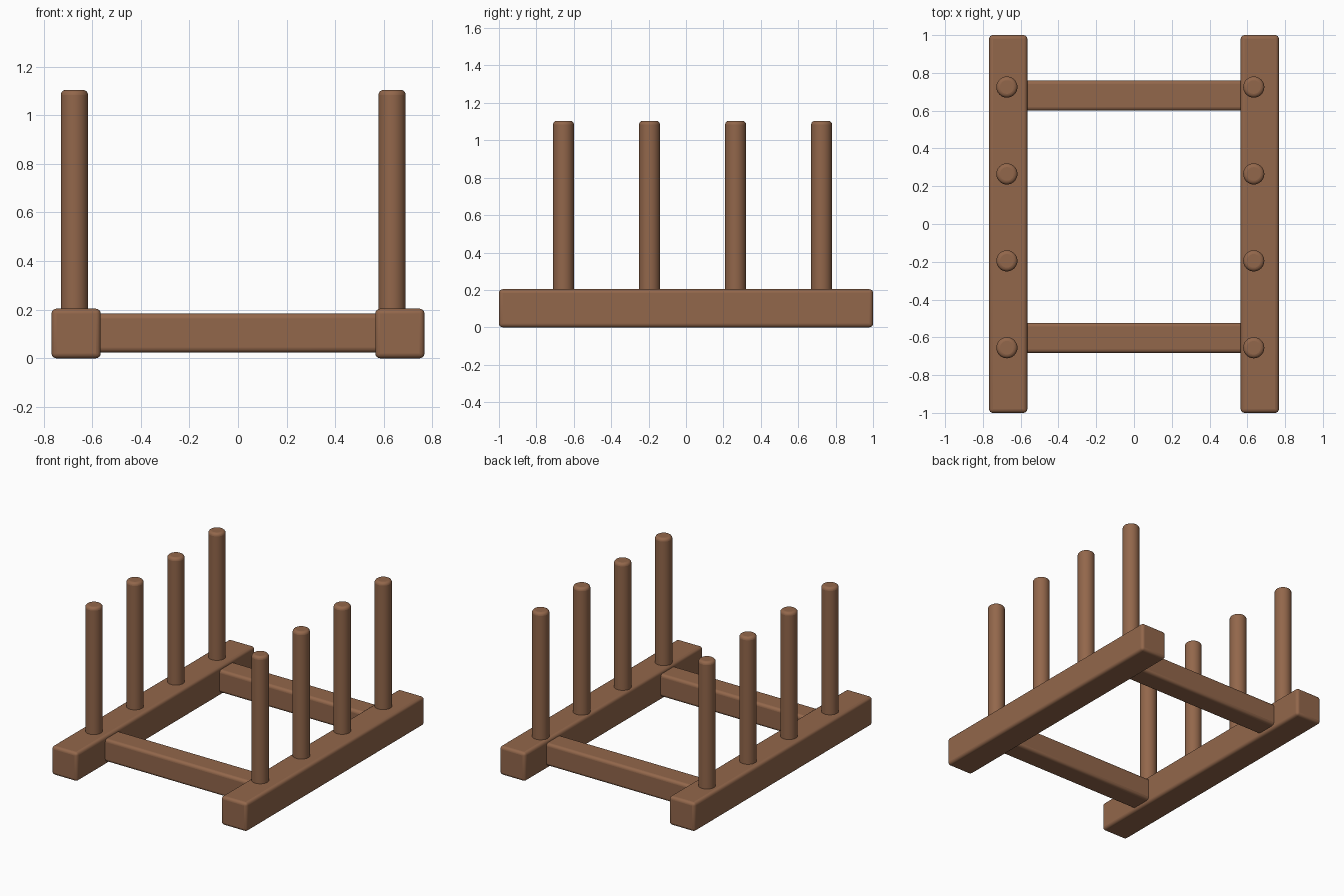
import bpy

if "Cube" in bpy.data.objects:
    bpy.data.objects.remove(bpy.data.objects["Cube"])

wood = bpy.data.materials.new("wood")
wood.diffuse_color = (0.29, 0.135, 0.07, 1)
wood.use_nodes = True
wood.node_tree.nodes["Principled BSDF"].inputs["Base Color"].default_value = wood.diffuse_color


def finish(obj, name, bevel):
    """Name, colour, round the edges and smooth a part."""
    obj.name = name
    obj.data.materials.append(wood)
    mod = obj.modifiers.new("rounded_edges", 'BEVEL')
    mod.width = bevel
    mod.segments = 4
    mod.limit_method = 'ANGLE'
    bpy.ops.object.shade_smooth_by_angle()


def beam(name, center, size):
    bpy.ops.mesh.primitive_cube_add(size=1, location=center)
    obj = bpy.context.object
    obj.scale = size
    bpy.ops.object.transform_apply(location=False, rotation=False, scale=True)
    finish(obj, name, 0.02)


def peg(name, x, y, bottom, top):
    bpy.ops.mesh.primitive_cylinder_add(vertices=32, radius=0.056, depth=top - bottom,
                                        location=(x, y, (bottom + top) / 2))
    finish(bpy.context.object, name, 0.02)


# Two long side rails
for side, x in (("left", -0.666), ("right", 0.666)):
    beam(f"{side}_rail", (x, 0, 0.102), (0.202, 2.0, 0.204))

# Two crossbars joining the rails
for side, y in (("front", -0.603), ("back", 0.68)):
    beam(f"{side}_crossbar", (0, y, 0.104), (1.2, 0.16, 0.16))

# Upright pegs, four on each rail
for side, x in (("left", -0.673), ("right", 0.634)):
    for i in range(4):
        peg(f"{side}_peg_{i + 1}", x, -0.655 + 0.46 * i, 0.12, 1.104)
